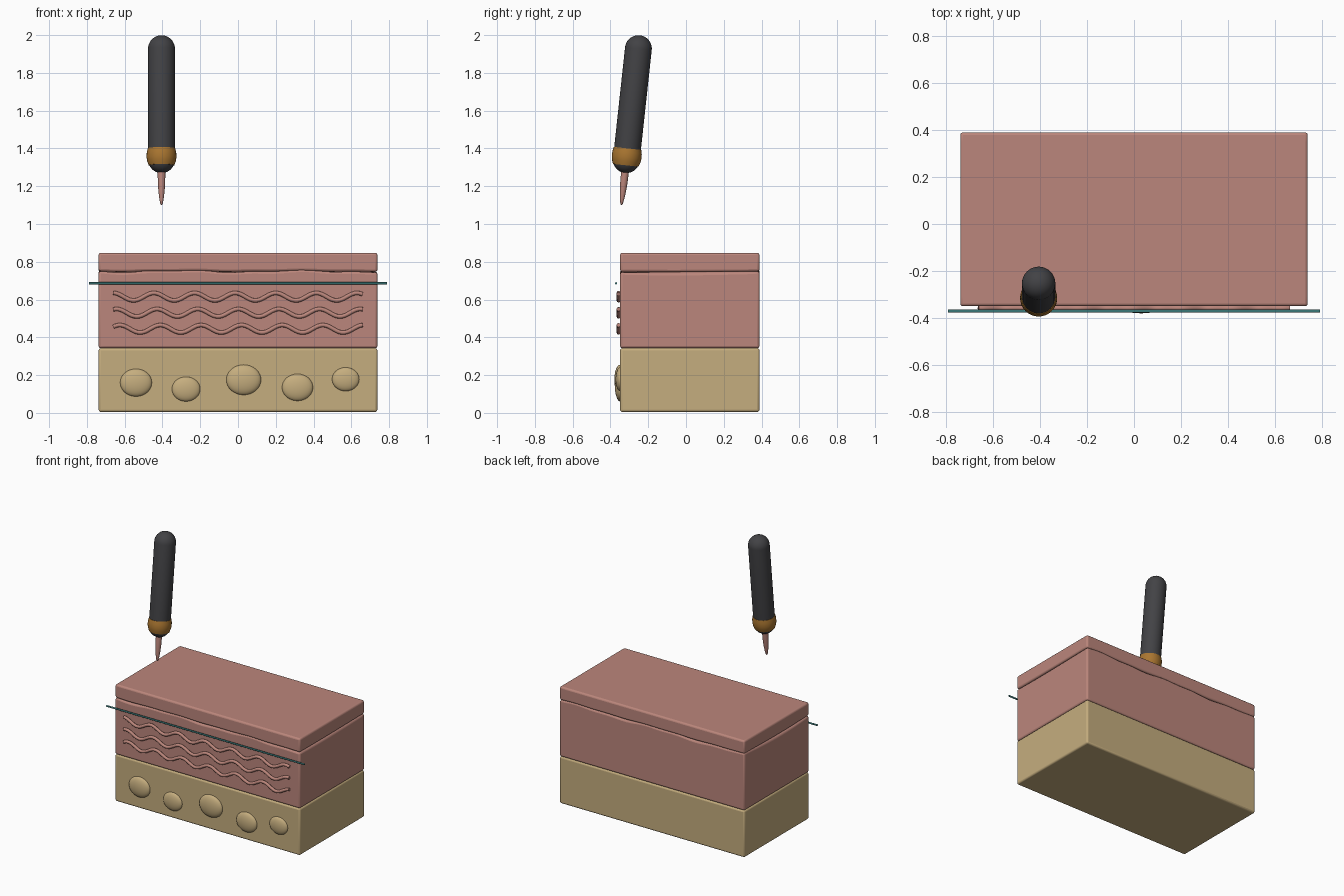
import bpy, bmesh, math
from mathutils import Vector, Matrix

cube = bpy.data.objects.get("Cube")
if cube:
    bpy.data.objects.remove(cube, do_unlink=True)


def material(name, rgb):
    m = bpy.data.materials.new(name)
    m.use_nodes = True
    m.diffuse_color = (*rgb, 1)
    m.node_tree.nodes["Principled BSDF"].inputs["Base Color"].default_value = (*rgb, 1)
    return m


PINK = material("rosy pink", (0.50, 0.24, 0.20))
TAN = material("sand tan", (0.56, 0.42, 0.21))
DARK = material("charcoal", (0.055, 0.055, 0.06))
GOLD = material("brass", (0.40, 0.18, 0.03))
TEAL = material("teal", (0.06, 0.27, 0.27))


def finish(bm, name, mat):
    bmesh.ops.recalc_face_normals(bm, faces=bm.faces)
    mesh = bpy.data.meshes.new(name)
    bm.to_mesh(mesh)
    bm.free()
    ob = bpy.data.objects.new(name, mesh)
    bpy.context.collection.objects.link(ob)
    mesh.materials.append(mat)
    bpy.ops.object.select_all(action='DESELECT')
    bpy.context.view_layer.objects.active = ob
    ob.select_set(True)
    bpy.ops.object.shade_smooth_by_angle(angle=math.radians(40))
    return ob


# Layered block: each layer is a rounded box, optionally with an uneven seam
WIDTH, DEPTH, MID_Y = 1.476, 0.738, 0.02


def layer(name, mat, low, high, seam=None, wave=None):
    bm = bmesh.new()
    bmesh.ops.create_cube(bm, size=1)
    bmesh.ops.scale(bm, vec=(WIDTH, DEPTH, high - low), verts=bm.verts)
    bmesh.ops.translate(bm, vec=(0, MID_Y, (low + high) / 2), verts=bm.verts)
    if wave:
        for axis, span, count in ((0, WIDTH, 36), (1, DEPTH, 18)):
            normal = Vector((1 - axis, axis, 0))
            for i in range(1, count):
                point = normal * (span * (i / count - 0.5)) + Vector((0, MID_Y, 0))
                geom = bm.verts[:] + bm.edges[:] + bm.faces[:]
                bmesh.ops.bisect_plane(bm, geom=geom, plane_co=point, plane_no=normal)
        for v in bm.verts:
            if abs(v.co.z - seam) < 0.01:
                v.co.z += wave(v.co.x, v.co.y)
    ob = finish(bm, name, mat)
    bevel = ob.modifiers.new("rounded edges", 'BEVEL')
    bevel.width = 0.012
    bevel.segments = 3
    bevel.limit_method = 'ANGLE'
    return ob


def sag(x, y):
    side = -0.012 * math.cos(math.pi * (y - MID_Y) / DEPTH) if abs(x) > 0.7 else 0
    return 0.005 * math.sin(10 * x + 5 * y) + 0.003 * math.sin(23 * x) + side


layer("lower_layer", TAN, 0.005, 0.343)
layer("middle_layer", PINK, 0.343, 0.75, 0.75, sag)
layer("top_layer", PINK, 0.75, 0.847, 0.75,
      lambda x, y: 0.4 * sag(x, y))

# Rounded lumps on the front of the lower layer
FRONT = MID_Y - DEPTH / 2
for i, (x, z, r) in enumerate(((-0.54, 0.16, 0.084), (-0.275, 0.126, 0.075),
                               (0.03, 0.175, 0.092), (0.315, 0.135, 0.082),
                               (0.57, 0.178, 0.072))):
    bm = bmesh.new()
    bmesh.ops.create_uvsphere(bm, u_segments=32, v_segments=16, radius=r)
    bmesh.ops.scale(bm, vec=(1, 0.33, 0.87), verts=bm.verts)
    bmesh.ops.translate(bm, vec=(x, FRONT, z), verts=bm.verts)
    finish(bm, f"lump_{i + 1}", TAN)


def tube(name, mat, points, radius):
    curve = bpy.data.curves.new(name, 'CURVE')
    curve.dimensions = '3D'
    curve.bevel_depth = radius
    curve.bevel_resolution = 2
    curve.use_fill_caps = True
    spline = curve.splines.new('POLY')
    spline.points.add(len(points) - 1)
    for p, co in zip(spline.points, points):
        p.co = (*co, 1)
        p.radius = 1
    spline.use_smooth = True
    ob = bpy.data.objects.new(name, curve)
    curve.materials.append(mat)
    bpy.context.collection.objects.link(ob)


# Wavy fibres and the straight guide wire
for row, z in enumerate((0.615, 0.53, 0.445)):
    path = []
    for i in range(97):
        x = -0.66 + 1.32 * i / 96
        path.append((x, FRONT - 0.008,
                     z + 0.02 * math.cos(2 * math.pi * (x + 0.66) / 0.215 - row * 0.5)))
    tube(f"wavy_fibre_{row + 1}", PINK, path, 0.011)
tube("guide_wire", TEAL, [(-0.79, -0.37, 0.686), (0.79, -0.37, 0.686)], 0.006)

# Tilted hand tool: lathed profiles measured along the axis from its tip
TILT = Matrix.Translation((-0.405, -0.342, 1.10)) @ Matrix.Rotation(math.radians(-6.2), 4, 'X')


def lathe(name, mat, profile):
    bm = bmesh.new()
    verts = [bm.verts.new((r, 0, z)) for r, z in profile]
    edges = [bm.edges.new(pair) for pair in zip(verts, verts[1:])]
    bmesh.ops.spin(bm, geom=verts + edges, cent=(0, 0, 0), axis=(0, 0, 1),
                   angle=2 * math.pi, steps=32, use_duplicate=False)
    bmesh.ops.remove_doubles(bm, verts=bm.verts, dist=0.0001)
    bm.transform(TILT)
    finish(bm, name, mat)


def dome(radius, z, start, end, steps=10):
    angles = [math.radians(start + (end - start) * i / steps) for i in range(steps + 1)]
    return [(radius * math.cos(a), z + radius * math.sin(a)) for a in angles]


lathe("tool_handle", DARK, dome(0.071, 0.242, -90, 0) + dome(0.071, 0.833, 0, 90))
lathe("tool_collar", GOLD, [(0.06, 0.212), (0.068, 0.212), (0.076, 0.235), (0.079, 0.255),
                            (0.078, 0.28), (0.073, 0.302), (0.06, 0.302)])
lathe("tool_tip", PINK, [(0, 0), (0.006, 0.006), (0.011, 0.03), (0.016, 0.07),
                         (0.019, 0.11), (0.02, 0.15), (0.02, 0.2), (0, 0.2)])
